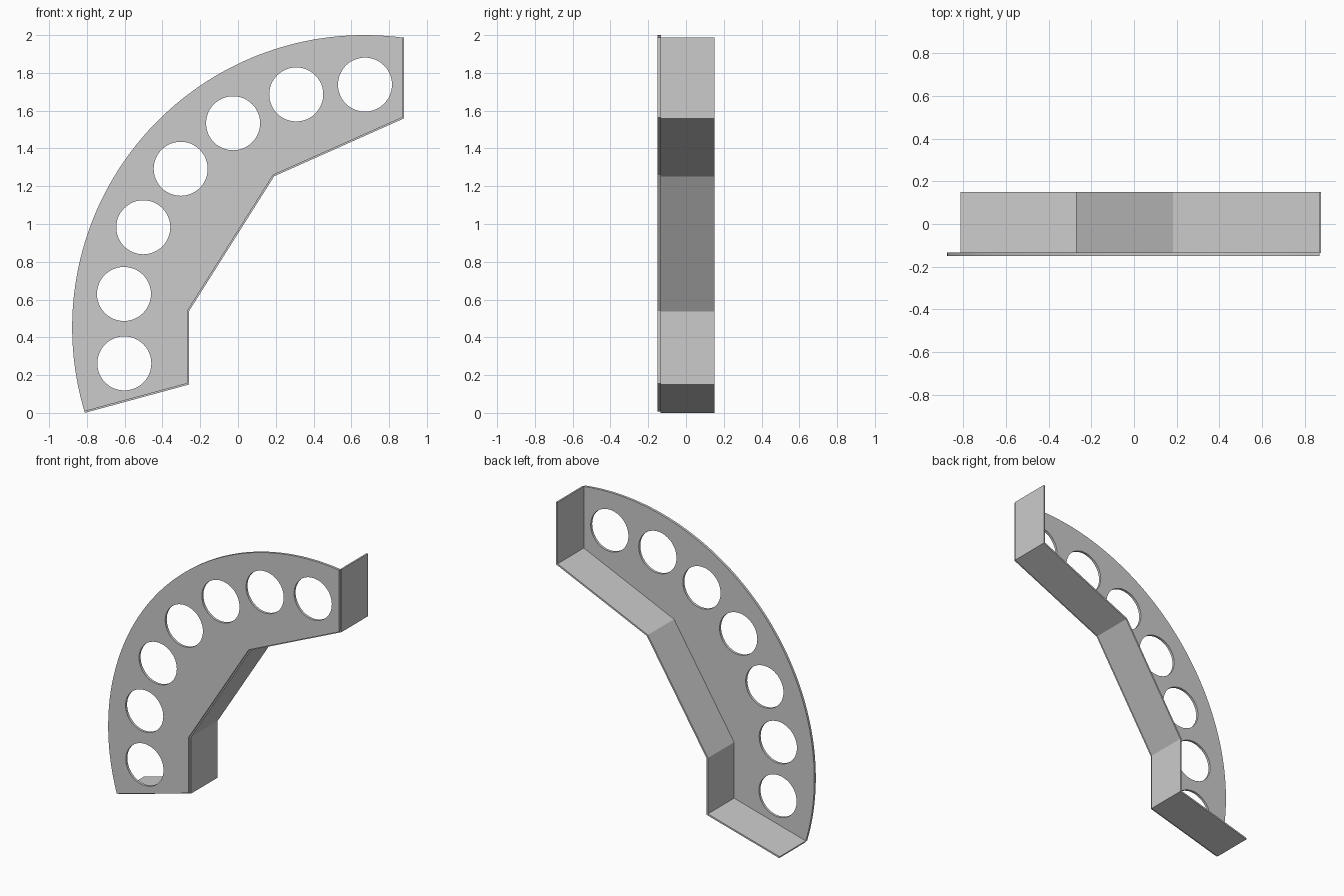
import bpy, bmesh
from math import sin, cos, pi, radians, atan2
from mathutils import Vector

if "Cube" in bpy.data.objects:
    bpy.data.objects.remove(bpy.data.objects["Cube"])

FRONT, BACK, PLATE_T = -0.15, 0.15, 0.017
CENTRE, RADIUS = Vector((0.67, 0.452)), 1.548
HOLE_RING, HOLE_R, HOLES = 1.286, 0.143, 7
# inner edge of the bracket, (x, z), from lower left to upper right
EDGE = [Vector(p) for p in ((-0.813, 0.008), (-0.268, 0.156), (-0.268, 0.540),
                            (0.186, 1.259), (0.870, 1.564), (0.870, 1.987))]


def arc(c, r, a0, a1, n):
    return [c + r * Vector((cos(a0 + (a1 - a0) * i / n), sin(a0 + (a1 - a0) * i / n)))
            for i in range(n + 1)]


def extrude_loops(name, loops, y0, y1):
    """Fill closed x-z loops (later loops are holes) and extrude along y."""
    bm = bmesh.new()
    edges = []
    for loop in loops:
        vs = [bm.verts.new((p.x, y0, p.y)) for p in loop]
        edges += [bm.edges.new((vs[i - 1], vs[i])) for i in range(len(vs))]
    bmesh.ops.triangle_fill(bm, use_beauty=True, edges=edges)
    out = bmesh.ops.extrude_face_region(bm, geom=bm.faces[:])
    moved = [g for g in out["geom"] if isinstance(g, bmesh.types.BMVert)]
    bmesh.ops.translate(bm, verts=moved, vec=(0, y1 - y0, 0))
    bmesh.ops.recalc_face_normals(bm, faces=bm.faces[:])
    mesh = bpy.data.meshes.new(name)
    bm.to_mesh(mesh)
    bm.free()
    ob = bpy.data.objects.new(name, mesh)
    bpy.context.collection.objects.link(ob)
    bpy.context.view_layer.objects.active = ob
    bpy.ops.object.select_all(action='DESELECT')
    ob.select_set(True)
    bpy.ops.object.shade_smooth_by_angle(angle=radians(25))
    return ob


def offset(path, d):
    """Mitred offset of an open path to its right-hand side."""
    dirs = [(b - a).normalized() for a, b in zip(path, path[1:])]
    norms = [Vector((t.y, -t.x)) for t in dirs]
    pts = []
    for i, p in enumerate(path):
        n0, n1 = norms[max(i - 1, 0)], norms[min(i, len(norms) - 1)]
        m = (n0 + n1).normalized()
        pts.append(p + m * d / m.dot(n0))
    return pts


# curved face plate with a row of round lightening holes
end, start = EDGE[-1] - CENTRE, EDGE[0] - CENTRE
a0, a1 = atan2(end.y, end.x), atan2(start.y, start.x) % (2 * pi)
outline = EDGE + arc(CENTRE, RADIUS, a0, a1, 72)[1:-1]
loops = [outline]
for i in range(HOLES):
    a = radians(89.9 + (188.5 - 89.9) * i / (HOLES - 1))
    loops.append(arc(CENTRE + HOLE_RING * Vector((cos(a), sin(a))), HOLE_R, 0, 2 * pi, 48)[:-1])
extrude_loops("face_plate", loops, FRONT, FRONT + PLATE_T)

# thin folded flange following the straight edges
flange = offset(EDGE, 0.008) + offset(EDGE, -0.003)[::-1]
extrude_loops("edge_flange", [flange], FRONT + PLATE_T - 0.002, BACK)
